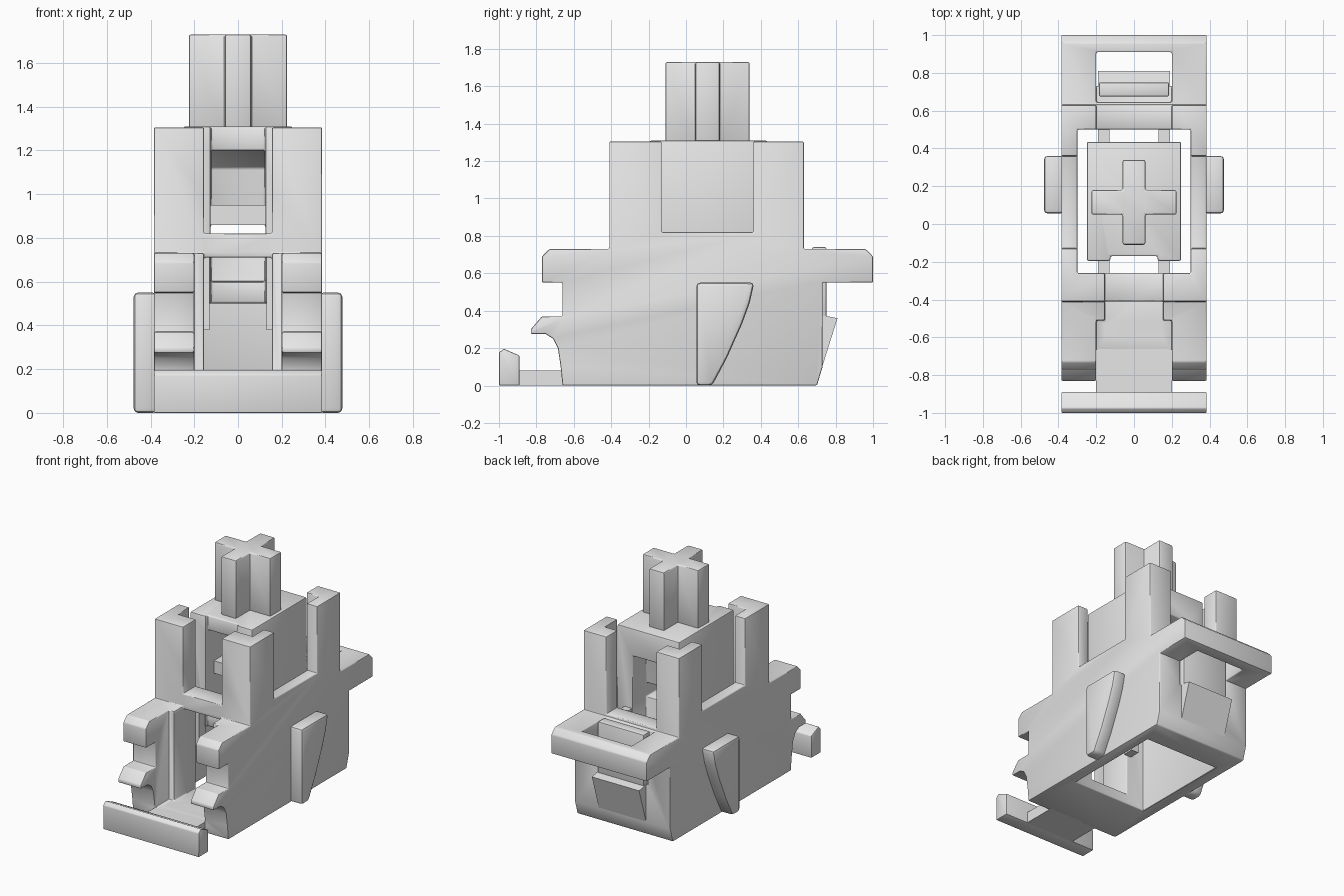
import bpy, bmesh, math
from mathutils import Vector

cube = bpy.data.objects.get("Cube")
if cube:
    bpy.data.objects.remove(cube, do_unlink=True)

grey = bpy.data.materials.new("light_grey_plastic")
grey.use_nodes = True
GREY = (0.8, 0.8, 0.8, 1)
grey.diffuse_color = GREY
grey.node_tree.nodes["Principled BSDF"].inputs["Base Color"].default_value = GREY


def prism(name, profile, x0, x1):
    """Extrude a side profile of (y, z) points from x0 to x1."""
    bm = bmesh.new()
    face = bm.faces.new([bm.verts.new((x0, y, z)) for y, z in profile])
    ext = bmesh.ops.extrude_face_region(bm, geom=[face])["geom"]
    moved = [v for v in ext if isinstance(v, bmesh.types.BMVert)]
    bmesh.ops.translate(bm, verts=moved, vec=Vector((x1 - x0, 0, 0)))
    bmesh.ops.recalc_face_normals(bm, faces=bm.faces)
    mesh = bpy.data.meshes.new(name)
    bm.to_mesh(mesh)
    bm.free()
    mesh.materials.append(grey)
    ob = bpy.data.objects.new(name, mesh)
    bpy.context.collection.objects.link(ob)
    return ob


def box(name, x0, x1, y0, y1, z0, z1):
    return prism(name, [(y0, z0), (y1, z0), (y1, z1), (y0, z1)], x0, x1)


def finish(ob, cuts=(), adds=(), bevel=0.012):
    """Join adds, subtract cuts, round the edges, then bake the result."""
    helpers = []
    for op, parts in (("UNION", adds), ("DIFFERENCE", cuts)):
        for part in parts:
            part.hide_render = True
            mod = ob.modifiers.new("boolean", "BOOLEAN")
            mod.operation, mod.object, mod.solver = op, part, "EXACT"
            helpers.append(part)
    if bevel:
        mod = ob.modifiers.new("edges", "BEVEL")
        mod.width, mod.segments = bevel, 2
        mod.limit_method, mod.angle_limit = "ANGLE", math.radians(40)
    dg = bpy.context.evaluated_depsgraph_get()
    mesh = bpy.data.meshes.new_from_object(ob.evaluated_get(dg))
    ob.modifiers.clear()
    ob.data = mesh
    mesh.materials.clear()
    mesh.materials.append(grey)
    for poly in mesh.polygons:
        poly.material_index = 0
    for part in helpers:
        bpy.data.objects.remove(part, do_unlink=True)
    bpy.ops.object.select_all(action="DESELECT")
    ob.select_set(True)
    bpy.context.view_layer.objects.active = ob
    bpy.ops.object.shade_smooth_by_angle(angle=math.radians(35))
    return ob


# Housing: side silhouette with front hooks and rear flange
W = 0.385
housing = prism("housing", [
    (-0.66, 0), (0.70, 0), (0.73, 0.1), (0.73, 0.55), (1, 0.55), (1, 0.69),
    (0.96, 0.73), (0.63, 0.73), (0.63, 1.305), (-0.41, 1.305), (-0.41, 0.73),
    (-0.73, 0.73), (-0.77, 0.69), (-0.77, 0.55), (-0.66, 0.55), (-0.66, 0.37),
    (-0.77, 0.37), (-0.83, 0.30), (-0.83, 0.275), (-0.75, 0.275),
    (-0.71, 0.25), (-0.685, 0.2), (-0.67, 0.1)], -W, W)
finish(housing, cuts=[
    box("cavity", -0.3, 0.3, -0.26, 0.5, -1, 2),
    box("side_gap", -1, 1, -0.13, 0.36, 0.82, 2),
    box("front_gap", -0.155, 0.155, -0.5, 0, 0.82, 2),
    box("back_gap", -0.2, 0.2, 0.3, 0.8, 0.745, 2),
    box("front_mouth", -0.2, 0.2, -1, -0.51, 0.08, 1),
    box("front_slot", -0.155, 0.155, -0.6, 0, 0.08, 0.71),
    box("flange_slot", -0.155, 0.155, -0.6, -0.41, 0.6, 1),
    box("flange_hole", -0.2, 0.2, 0.645, 0.91, 0.37, 1)])

# Front foot: tongue and hook bar
box("front_tongue", -0.2, 0.2, -0.9, -0.64, 0, 0.08)
bar = prism("front_hook_bar", [(-1, 0), (-0.89, 0), (-0.89, 0.16),
                               (-0.975, 0.197), (-1, 0.175)], -W, W)
finish(bar, bevel=0.006)

# Rear latch: spring arm and wedge
finish(box("latch_arm", -0.185, 0.185, 0.675, 0.75, 0.36, 0.74), bevel=0.008)
prism("latch_wedge", [(0.70, 0.01), (0.81, 0.36), (0.73, 0.375),
                      (0.68, 0.375)], -0.19, 0.19)

# Side keys, one per side
for side, name in ((1, "left_side_key"), (-1, "right_side_key")):
    key = prism(name, [(0.055, 0), (0.14, 0), (0.22, 0.15), (0.30, 0.33),
                       (0.34, 0.44), (0.365, 0.55), (0.055, 0.55)],
                *sorted((side * 0.37, side * 0.477)))
    finish(key, bevel=0.02)

# Stem: block with a stepped front recess, a through window and guide rails
stem = box("stem_body", -0.25, 0.25, -0.195, 0.435, 0.5, 1.31)
finish(stem, cuts=[
    box("front_groove", -0.125, 0.125, -1, -0.17, 0, 2),
    prism("front_recess", [(-1, 0.6), (0.05, 0.6), (0.05, 1.12),
                           (-0.1, 1.2), (-1, 1.2)], -0.125, 0.125),
    prism("back_recess", [(0.28, 0.6), (1, 0.6), (1, 1.15), (0.28, 1.1)],
          -0.125, 0.125),
    box("window", -0.125, 0.125, -1, 1, 0.76, 0.86)], bevel=0.01)
box("stem_ledge", -0.126, 0.126, -0.1, 0.1, 0.86, 0.95)
for x in (-1, 1):
    x0, x1 = sorted((x * 0.13, x * 0.19))
    for y, place in ((-0.26, "front"), (0.42, "back")):
        box("guide_rail_" + place, x0, x1, y, y + 0.08, 0.38, 0.73)

# Cross-shaped mount on top
cross = box("stem_cross", -0.225, 0.225, 0.05, 0.18, 1.29, 1.73)
finish(cross, adds=[box("cross_arm", -0.06, 0.06, -0.11, 0.34, 1.29, 1.73)],
       bevel=0.01)
